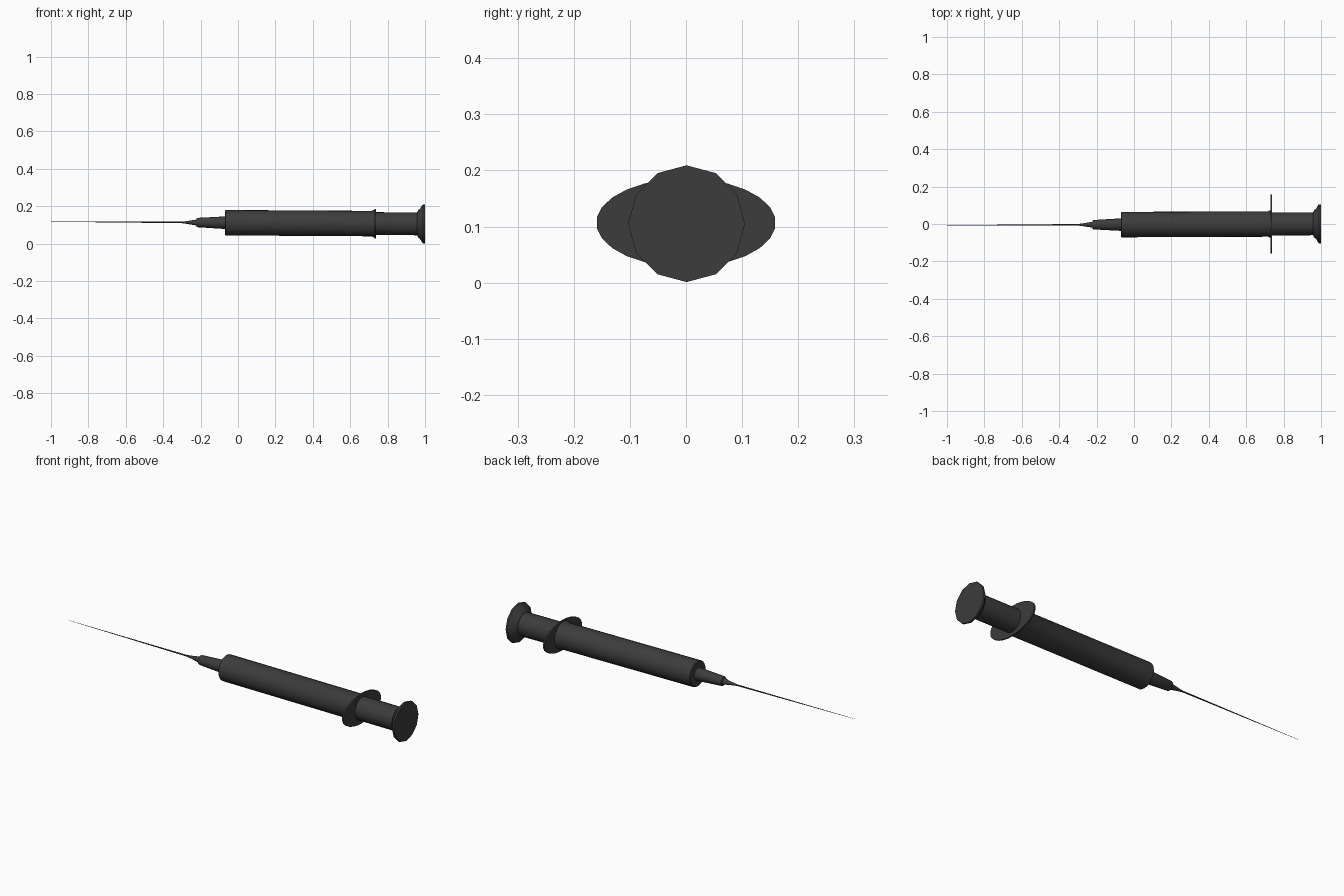
import bpy, bmesh
from math import sin, cos, tau, radians

if "Cube" in bpy.data.objects:
    bpy.data.objects.remove(bpy.data.objects["Cube"])


def axis(x):
    # slight lean of the syringe's long axis
    return 0.004 * (x - 0.73), 0.105 + 0.006 * (1 - x)


def loft(name, profile, sides):
    """Closed skin through rings given as (x, radius_y, radius_z)."""
    bm = bmesh.new()
    rings = []
    for x, ry, rz in profile:
        cy, cz = axis(x)
        rings.append([bm.verts.new((x, cy + ry * sin(tau * i / sides),
                                    cz + rz * cos(tau * i / sides)))
                      for i in range(sides)])
    for a, b in zip(rings, rings[1:]):
        for i in range(sides):
            j = (i + 1) % sides
            bm.faces.new((a[i], a[j], b[j], b[i]))
    bm.faces.new(rings[0])
    bm.faces.new(rings[-1])
    bmesh.ops.recalc_face_normals(bm, faces=bm.faces)
    mesh = bpy.data.meshes.new(name)
    bm.to_mesh(mesh)
    bm.free()
    obj = bpy.data.objects.new(name, mesh)
    bpy.context.collection.objects.link(obj)
    obj.data.materials.append(dark)
    bpy.ops.object.select_all(action='DESELECT')
    obj.select_set(True)
    bpy.context.view_layer.objects.active = obj
    bpy.ops.object.shade_smooth_by_angle(angle=radians(32))
    return obj


def turned(name, profile, sides=24):
    return loft(name, [(x, r, r) for x, r in profile], sides)


dark = bpy.data.materials.new("dark_grey")
dark.diffuse_color = (0.045, 0.045, 0.045, 1)
dark.use_nodes = True
dark.node_tree.nodes["Principled BSDF"].inputs["Base Color"].default_value = dark.diffuse_color

# Tapered needle and its small conical seat
turned("needle", [(-1.0, 0.0006), (-0.7, 0.002), (-0.3, 0.004), (-0.21, 0.006)], 12)
turned("needle_seat", [(-0.30, 0.004), (-0.27, 0.008), (-0.215, 0.017)], 12)

# Tapered hub
turned("hub", [(-0.222, 0.022), (-0.217, 0.025), (-0.06, 0.034)])

# Barrel with a low collar at the rear
turned("barrel", [(-0.07, 0.064), (-0.066, 0.068), (0.715, 0.068),
                  (0.725, 0.073), (0.738, 0.074)])

# Oval finger flange
loft("finger_flange", [(0.731, 0.16, 0.079), (0.739, 0.16, 0.079)], 26)

# Plunger rod and flared thumb rest
turned("plunger_rod", [(0.70, 0.061), (0.97, 0.061)])
turned("thumb_rest", [(0.957, 0.061), (0.964, 0.074), (0.973, 0.08),
                      (0.984, 0.099), (0.99, 0.104), (1.0, 0.104)], 12)
